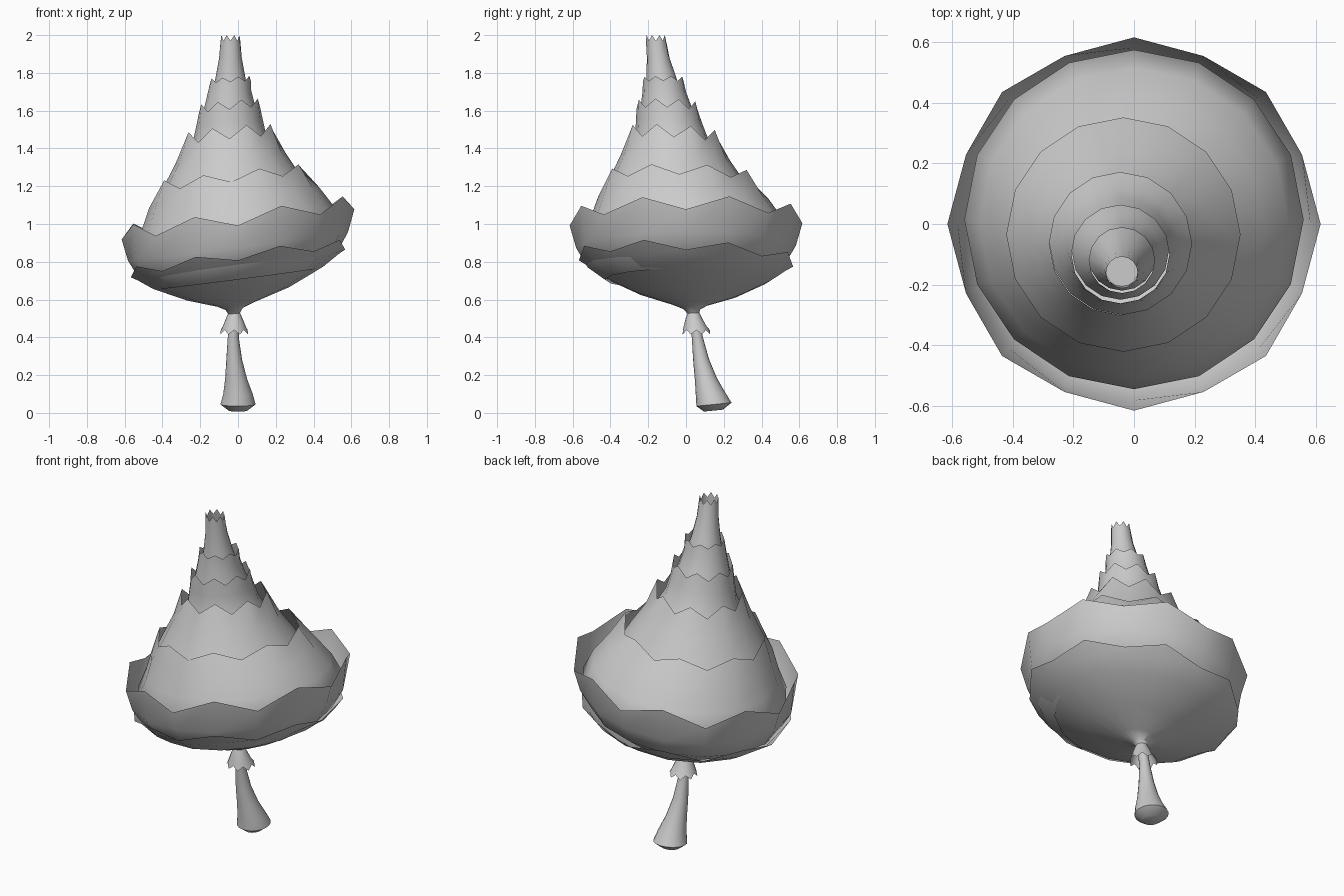
import bpy
from math import cos, sin, pi, radians

if "Cube" in bpy.data.objects:
    bpy.data.objects.remove(bpy.data.objects["Cube"])

grey = bpy.data.materials.new("plain grey")
grey.use_nodes = True
COLOUR = (0.6, 0.6, 0.6, 1)
grey.diffuse_color = COLOUR
grey.node_tree.nodes["Principled BSDF"].inputs["Base Color"].default_value = COLOUR

SIDES = 16


def shell(name, rings, tilt=(0, 0), tooth=0, lean=0, cap_start=False, cap_end=False):
    """Loft rings (x, y, z, radius); the last ring is a zigzag edge."""
    verts, faces = [], []
    for k, (cx, cy, cz, r) in enumerate(rings):
        for i in range(SIDES):
            a = 2 * pi * i / SIDES
            zig = (1 if i % 2 else -1) if k == len(rings) - 1 else 0
            rr = r + zig * lean
            dx, dy = rr * cos(a), rr * sin(a)
            z = cz + tilt[0] * dx + tilt[1] * dy + zig * tooth
            verts.append((cx + dx, cy + dy, z))
    for k in range(len(rings) - 1):
        for i in range(SIDES):
            j = (i + 1) % SIDES
            a, b = k * SIDES, (k + 1) * SIDES
            faces.append((a + i, a + j, b + j, b + i))
    if cap_start:
        faces.append(tuple(reversed(range(SIDES))))
    if cap_end:
        faces.append(tuple(range(len(verts) - SIDES, len(verts))))
    mesh = bpy.data.meshes.new(name)
    mesh.from_pydata(verts, [], faces)
    mesh.materials.append(grey)
    ob = bpy.data.objects.new(name, mesh)
    bpy.context.collection.objects.link(ob)
    bpy.ops.object.select_all(action="DESELECT")
    ob.select_set(True)
    bpy.context.view_layer.objects.active = ob
    bpy.ops.object.shade_smooth_by_angle(angle=radians(50))
    return ob


# Bent stem with a swollen foot
shell("stem", [(0, .145, .012, .05), (0, .148, .045, .093), (0, .13, .1, .078),
               (-.01, .105, .18, .058), (-.02, .08, .28, .042),
               (-.025, .06, .4, .029), (-.022, .04, .54, .026)],
      tilt=(0, .1), cap_start=True)

# Ragged collar hanging below the cup
shell("stem_collar", [(-.02, .04, .535, .028), (-.02, .042, .5, .044),
                      (-.02, .048, .46, .06), (-.02, .055, .427, .075)],
      tooth=-.012, lean=.004)

# Two overlapping cup layers
shell("lower_cup", [(-.02, .04, .52, .028), (-.02, .03, .55, .045), (-.01, .02, .575, .1),
                    (0, .01, .63, .27), (0, 0, .715, .45),
                    (0, 0, .77, .53), (0, 0, .815, .575)],
      tilt=(.13, -.03), tooth=.024, lean=.008)
shell("upper_cup", [(0, 0, .71, .43), (0, 0, .775, .52),
                    (0, 0, .88, .582), (0, 0, 1.035, .608)],
      tilt=(.13, .01), tooth=.037, lean=-.008)

# Tapering spire of nested layers, each with a zigzag top edge
shell("spire_layer_1", [(0, .01, .82, .53), (0, .015, .92, .56), (0, .005, 1.03, .51),
                        (-.02, -.015, 1.14, .45), (-.035, -.035, 1.245, .385)],
      tilt=(.12, -.01), tooth=.027)
shell("spire_layer_2", [(-.03, -.03, 1.12, .42), (-.035, -.04, 1.24, .355),
                        (-.04, -.055, 1.35, .29), (-.045, -.065, 1.47, .235)],
      tilt=(.1, -.06), tooth=.032)
shell("spire_layer_3", [(-.04, -.06, 1.36, .24), (-.045, -.075, 1.45, .195),
                        (-.045, -.09, 1.54, .175), (-.045, -.1, 1.625, .162)],
      tilt=(.1, -.03), tooth=.022)
shell("spire_layer_4", [(-.045, -.09, 1.53, .16), (-.045, -.105, 1.62, .135),
                        (-.045, -.115, 1.7, .115), (-.04, -.12, 1.765, .108)],
      tilt=(.06, 0), tooth=.012)
shell("spire_tip", [(-.04, -.11, 1.64, .11), (-.04, -.13, 1.77, .08),
                    (-.04, -.147, 1.88, .06), (-.04, -.16, 1.985, .052)],
      tooth=.015)

# Floor closing the open tip
shell("tip_floor", [(-.04, -.152, 1.91, .054), (-.04, -.154, 1.925, .053)], cap_end=True)
